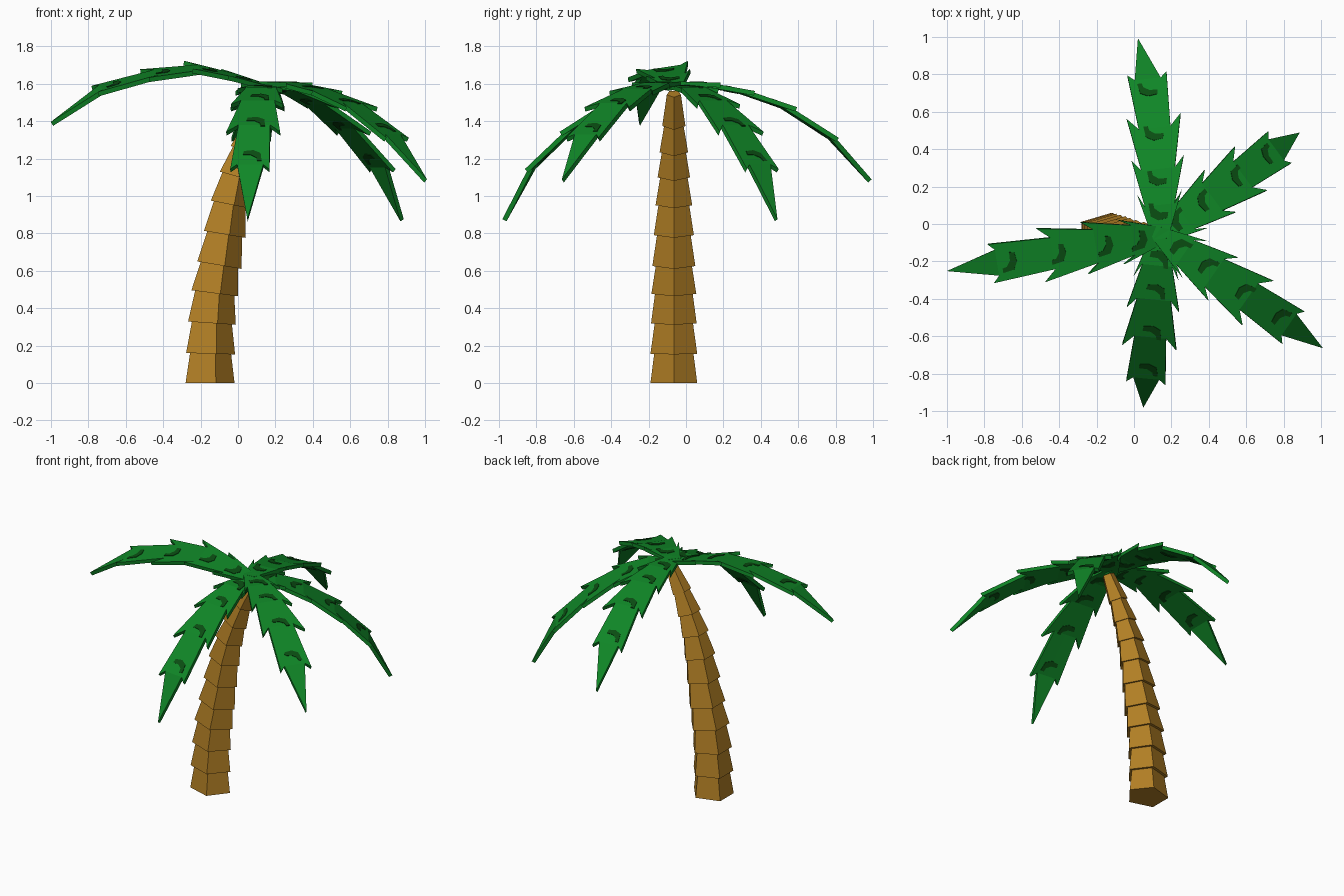
import bpy, bmesh, math
from mathutils import Vector

if "Cube" in bpy.data.objects:
    bpy.data.objects.remove(bpy.data.objects["Cube"])


def material(name, rgb):
    m = bpy.data.materials.new(name)
    m.diffuse_color = (*rgb, 1)
    m.use_nodes = True
    m.node_tree.nodes["Principled BSDF"].inputs["Base Color"].default_value = m.diffuse_color
    return m


BARK = material("bark_brown", (0.44, 0.21, 0.018))
LEAF = material("leaf_green", (0.005, 0.24, 0.02))
SPOT = material("dark_leaf_green", (0.003, 0.075, 0.006))


def finish(bm, name, mat, thickness=0):
    me = bpy.data.meshes.new(name)
    bm.to_mesh(me)
    bm.free()
    me.materials.append(mat)
    ob = bpy.data.objects.new(name, me)
    bpy.context.collection.objects.link(ob)
    if thickness:
        mod = ob.modifiers.new("thickness", 'SOLIDIFY')
        mod.thickness = thickness
        mod.offset = 0
    return ob


# Trunk: stacked five-sided flared segments along a leaning curve (x, z, half width)
RINGS = [(-.15, 0, .125), (-.147, .157, .125), (-.14, .32, .122), (-.125, .48, .12),
         (-.10, .63, .115), (-.072, .795, .107), (-.045, .955, .098), (-.01, 1.105, .087),
         (.035, 1.24, .076), (.09, 1.38, .062), (.17, 1.545, .045)]
YC = -.065


def ring(bm, i, scale):
    x, z, half = RINGS[i]
    a, b = RINGS[max(i - 1, 0)], RINGS[min(i + 1, len(RINGS) - 1)]
    lean = math.atan2(b[0] - a[0], b[1] - a[1]) if i else 0
    r = half / .951 * scale
    out = []
    for k in range(5):
        ang = math.tau * k / 5
        u = r * (1.1 * math.cos(ang) - .1)
        out.append(bm.verts.new((x + u * math.cos(lean), YC + r * math.sin(ang),
                                 z - u * math.sin(lean))))
    return out


bm = bmesh.new()
for i in range(len(RINGS) - 1):
    lo, hi = ring(bm, i, 1), ring(bm, i + 1, .84)
    bm.faces.new(lo[::-1])
    bm.faces.new(hi)
    for k in range(5):
        n = (k + 1) % 5
        bm.faces.new((lo[k], lo[n], hi[n], hi[k]))
finish(bm, "trunk", BARK)

# Fronds: all share one barbed outline, bent along three arch profiles
KNOTS = [0, .13, .29, .48, .73, 1]
TOOTH = [.12, .14, .145, .105]      # half width at the barb points
NOTCH = [.04, .08, .09, .085, .07]  # half width at the notches
BARB = [.05, .05, .055, .03]        # how far each barb reaches past its notch
CROWN = Vector((.14, -.06, 0))
LONG = [(-.02, 1.6), (.16, 1.595), (.35, 1.56), (.57, 1.485), (.83, 1.32), (1.05, 1.08)]
STEEP = [(-.02, 1.59), (.16, 1.57), (.34, 1.50), (.54, 1.37), (.76, 1.16), (.915, .87)]
HIGH = [(-.02, 1.58), (.15, 1.63), (.35, 1.675), (.58, 1.65), (.88, 1.57), (1.15, 1.385)]
FRONDS = [("back", (.02, 1.0), LONG, -.035, 0),
          ("back_right", (.86, .47), STEEP, 0, 0),
          ("front_right", (.99, -.65), LONG, 0, 0),
          ("front", (.05, -.98), STEEP, 0, 0),
          ("left", (-1.0, -.25), HIGH, 0, -.15)]
CRESCENT = [(.05, .06), (.0, .05), (-.018, .01), (-.012, -.04), (.01, -.045),
            (.012, 0), (.03, .03), (.05, .035)]

for name, tip, prof, bow, roll in FRONDS:
    fwd = (Vector((*tip, 0)) - CROWN).normalized()
    left = Vector((-fwd.y, fwd.x, 0))

    def point(i, t, w):
        """Point on the plane of arch piece i, at length t and side offset w."""
        f = (t - KNOTS[i]) / (KNOTS[i + 1] - KNOTS[i])
        (s0, z0), (s1, z1) = prof[i], prof[i + 1]
        bend = [bow * 4 * k * (1 - k) for k in KNOTS[i:i + 2]]
        side = w + bend[0] + (bend[1] - bend[0]) * f
        p = CROWN + fwd * (s0 + (s1 - s0) * f) + left * side
        p.z = z0 + (z1 - z0) * f + w * math.tan(roll)
        return p

    # leaf blade
    bm = bmesh.new()
    mid = [bm.verts.new(point(max(i - 1, 0), KNOTS[i], 0)) for i in range(6)]
    for sgn in (1, -1):
        prev = bm.verts.new(point(0, 0, sgn * NOTCH[0]))
        for i in range(5):
            if i < 4:
                tooth = bm.verts.new(point(i, KNOTS[i + 1] + BARB[i], sgn * TOOTH[i]))
                notch = bm.verts.new(point(i, KNOTS[i + 1], sgn * NOTCH[i + 1]))
                loop = [mid[i], mid[i + 1], notch, tooth, prev]
                prev = notch
            else:
                loop = [mid[4], mid[5], prev]
            bm.faces.new(loop[::sgn])
    finish(bm, name + "_frond", LEAF, .025)

    # dark crescent marks, showing on both sides of the blade
    bm = bmesh.new()
    for i, t in enumerate((.09, .235, .44, .66)):
        bm.faces.new([bm.verts.new(point(i, t + dt, w)) for dt, w in CRESCENT])
    finish(bm, name + "_frond_marks", SPOT, .031)
